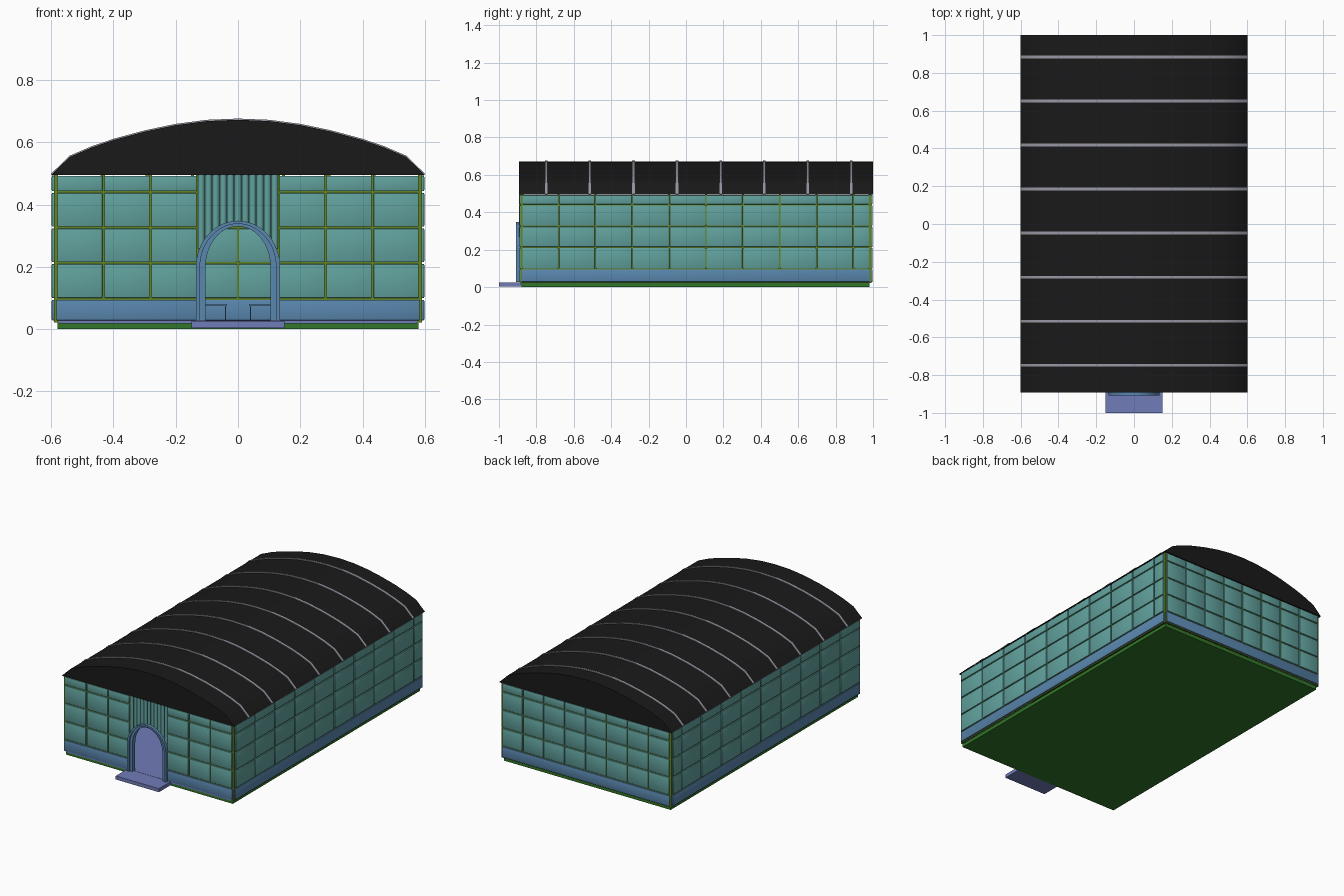
import bpy, bmesh, math
from mathutils import Vector

if "Cube" in bpy.data.objects:
    bpy.data.objects.remove(bpy.data.objects["Cube"])


def material(name, rgb):
    m = bpy.data.materials.new(name)
    m.diffuse_color = (*rgb, 1)
    m.use_nodes = True
    m.node_tree.nodes["Principled BSDF"].inputs["Base Color"].default_value = m.diffuse_color
    return m


TEAL = material("panel_teal", (0.12, 0.36, 0.34))
BLUE = material("plinth_blue", (0.10, 0.24, 0.42))
FLOOR = material("floor_blue", (0.16, 0.20, 0.48))
OLIVE = material("frame_olive", (0.12, 0.24, 0.02))
GREEN = material("slab_green", (0.03, 0.18, 0.02))
BLACK = material("roof_black", (0.01, 0.01, 0.01))
GREY = material("rib_grey", (0.32, 0.32, 0.38))


def finish(name, bm, mat, bevel=0.0):
    bmesh.ops.recalc_face_normals(bm, faces=bm.faces)
    if bevel:
        bmesh.ops.bevel(bm, geom=bm.edges[:], offset=bevel, segments=2,
                        profile=0.5, affect='EDGES')
    me = bpy.data.meshes.new(name)
    bm.to_mesh(me)
    bm.free()
    me.materials.append(mat)
    ob = bpy.data.objects.new(name, me)
    bpy.context.collection.objects.link(ob)
    bpy.ops.object.select_all(action='DESELECT')
    ob.select_set(True)
    bpy.context.view_layer.objects.active = ob
    bpy.ops.object.shade_smooth_by_angle(angle=math.radians(40))
    return ob


def add_box(bm, a, b):
    vs = bmesh.ops.create_cube(bm, size=1)["verts"]
    a, b = Vector(a), Vector(b)
    for v in vs:
        v.co = Vector([(a[i] + b[i]) / 2 + v.co[i] * abs(b[i] - a[i]) for i in range(3)])


def boxes(name, items, mat, bevel=0.0):
    bm = bmesh.new()
    for a, b in items:
        add_box(bm, a, b)
    return finish(name, bm, mat, bevel)


def add_prism(bm, pts, y0, y1):
    lo = [bm.verts.new((x, y0, z)) for x, z in pts]
    hi = [bm.verts.new((x, y1, z)) for x, z in pts]
    n = len(pts)
    bm.faces.new(lo)
    bm.faces.new(hi[::-1])
    for i in range(n):
        bm.faces.new((lo[i], hi[i], hi[(i + 1) % n], lo[(i + 1) % n]))


# Ground slab, inner floor and entrance step
boxes("base_slab", [((-0.58, -0.88, 0), (0.58, 0.98, 0.022))], GREEN)
boxes("inner_floor", [((-0.575, -0.885, 0.018), (0.575, 0.975, 0.027))], FLOOR)
boxes("entrance_step", [((-0.15, -1.0, 0.004), (0.15, -0.88, 0.026))], FLOOR)

# Panelled walls: u runs along the wall, d is the outward distance
ROWS = [0.028, 0.097, 0.212, 0.326, 0.44, 0.495]


def wall(name, place, groups, outer):
    panels, plinth, bars = [], [], []
    g = 0.003
    for cols in groups:
        for u0, u1 in zip(cols, cols[1:]):
            for z0, z1 in zip(ROWS[1:], ROWS[2:]):
                panels.append((place(u0 + g, outer - 0.018, z0 + g),
                               place(u1 - g, outer, z1 - g)))
        plinth.append((place(cols[0], outer - 0.018, ROWS[0]),
                       place(cols[-1], outer, ROWS[1] - g)))
        for u in cols:
            bars.append((place(u - 0.005, outer - 0.015, 0.022),
                         place(u + 0.005, outer - 0.007, 0.495)))
        for z in ROWS[:-1]:
            bars.append((place(cols[0], outer - 0.015, z - 0.006),
                         place(cols[-1], outer - 0.007, z + 0.006)))
    boxes(name + "_panels", panels, TEAL, 0.003)
    boxes(name + "_plinth", plinth, BLUE, 0.003)
    boxes(name + "_frame", bars, OLIVE)


half = [0.13, 0.281, 0.432, 0.583]
wall("front_wall", lambda u, d, z: (u, -d, z),
     [half, [-x for x in half[::-1]]], 0.891)
wall("back_wall", lambda u, d, z: (u, d, z),
     [[-0.583 + 1.166 * i / 8 for i in range(9)]], 0.998)
side_cols = [-0.878 + 0.197 * i for i in range(10)] + [0.982]
for name, s in (("right_wall", 1), ("left_wall", -1)):
    wall(name, lambda u, d, z, s=s: (s * d, u, z), [side_cols], 0.598)


# Pointed-looking entrance arch built from two stepped bands
def arch(a, h, n=28):
    pts = [(-a, 0.027)]
    for i in range(n + 1):
        t = math.pi * (1 - i / n)
        pts.append((a * math.cos(t), 0.2 + h * math.sin(t)))
    return pts + [(a, 0.027)]


def arch_band(name, o, i, y0, y1):
    bm = bmesh.new()
    add_prism(bm, arch(*o) + arch(*i)[::-1], y0, y1)
    finish(name, bm, BLUE)


arch_band("arch_outer_band", (0.135, 0.148), (0.122, 0.138), -0.909, -0.872)
arch_band("arch_inner_band", (0.122, 0.138), (0.104, 0.130), -0.900, -0.872)

# Vertical fluting above the arch, each rod ending on the arch curve
bm = bmesh.new()
N, W = 11, 0.26 / 11
for i in range(N):
    x = -0.13 + W * (i + 0.5)
    z0 = 0.2 + 0.140 * math.sqrt(max(0, 1 - (x / 0.13) ** 2))
    add_box(bm, (x - W / 2, -0.882, z0), (x + W / 2, -0.872, 0.495))
    r = bmesh.ops.create_cone(bm, cap_ends=True, segments=12, radius1=W / 2,
                              radius2=W / 2, depth=0.495 - z0)
    bmesh.ops.translate(bm, verts=r["verts"], vec=(x, -0.880, (z0 + 0.495) / 2))
finish("entrance_fluting", bm, TEAL)

# Barrel roof with black gables
half_roof = [(0.6, 0.495), (0.54, 0.553), (0.47, 0.583), (0.40, 0.607), (0.30, 0.634),
             (0.20, 0.655), (0.10, 0.668)]
profile = half_roof + [(0, 0.672)] + [(-x, z) for x, z in half_roof[::-1]]
bm = bmesh.new()
add_prism(bm, profile, -0.893, 1.0)
finish("barrel_roof", bm, BLACK)

# Raised roof ribs
bm = bmesh.new()
outer = [(x, z + 0.004) for x, z in profile]
inner = [(x * 0.99, z - 0.006) for x, z in profile]
for i in range(8):
    y = -0.747 + 0.233 * i
    add_prism(bm, outer + inner[::-1], y - 0.007, y + 0.007)
finish("roof_ribs", bm, GREY)

# Tables glimpsed through the open arch
tops, legs = [], []
for s in (-1, 1):
    for y in (-0.4, 0.1, 0.6):
        tops.append(((s * 0.035, y - 0.08, 0.075), (s * 0.14, y + 0.08, 0.08)))
        for x in (0.04, 0.135):
            for dy in (-0.075, 0.075):
                legs.append(((s * x - 0.002, y + dy - 0.002, 0.027),
                             (s * x + 0.002, y + dy + 0.002, 0.075)))
boxes("table_tops", tops, BLUE)
boxes("table_legs", legs, BLUE)
